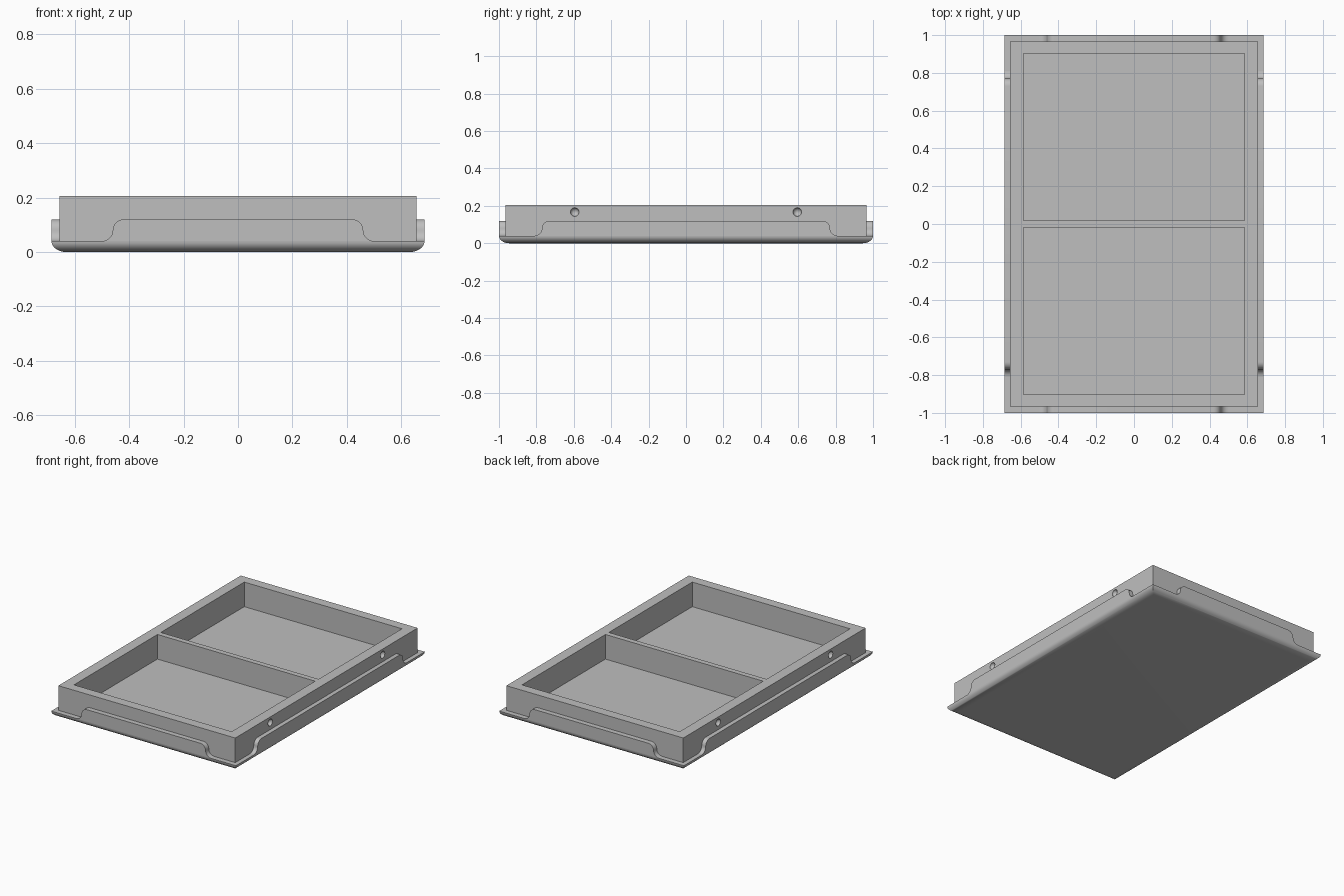
import bpy, bmesh, math
from mathutils import Matrix, Vector

old = bpy.data.objects.get("Cube")
if old:
    bpy.data.objects.remove(old, do_unlink=True)

# Main dimensions
TRAY_X, TRAY_Y = 0.685, 1.0
BODY_X, BODY_Y = 0.656, 0.966
FLOOR, FLAP_TOP, BODY_TOP = 0.04, 0.12, 0.205

grey = bpy.data.materials.new("plain grey")
grey.use_nodes = True
colour = (0.52, 0.52, 0.52, 1)
grey.diffuse_color = colour
grey.node_tree.nodes["Principled BSDF"].inputs["Base Color"].default_value = colour


def make_object(name, bm):
    bmesh.ops.recalc_face_normals(bm, faces=bm.faces)
    mesh = bpy.data.meshes.new(name)
    bm.to_mesh(mesh)
    bm.free()
    mesh.materials.append(grey)
    obj = bpy.data.objects.new(name, mesh)
    bpy.context.collection.objects.link(obj)
    return obj


def activate(obj):
    bpy.ops.object.select_all(action='DESELECT')
    obj.select_set(True)
    bpy.context.view_layer.objects.active = obj


def smooth(obj):
    activate(obj)
    bpy.ops.object.shade_smooth_by_angle(angle=math.radians(35))


def add_box(bm, low, high):
    low, high = Vector(low), Vector(high)
    size = Matrix.Diagonal((*(high - low), 1))
    bmesh.ops.create_cube(bm, size=1, matrix=Matrix.Translation((low + high) / 2) @ size)


# Base plate with rounded lower edges and mitred corners
bm = bmesh.new()
rings = []
STEPS = 10
for i in range(STEPS + 1):
    a = math.pi / 2 * i / STEPS
    inset = 0.055 * (1 - math.sin(a))
    z = FLOOR * (1 - math.cos(a))
    x, y = TRAY_X - inset, TRAY_Y - inset
    rings.append([bm.verts.new((sx * x, sy * y, z))
                  for sx, sy in ((-1, -1), (1, -1), (1, 1), (-1, 1))])
for lower, upper in zip(rings, rings[1:]):
    for k in range(4):
        n = (k + 1) % 4
        bm.faces.new((lower[k], lower[n], upper[n], upper[k]))
bm.faces.new(rings[0])
bm.faces.new(rings[-1])
smooth(make_object("base_plate", bm))


# Raised side flaps with S-curved ends
def flap(name, half_length, inner, outer, angle):
    r = (FLAP_TOP - FLOOR) / 2
    half = []
    for i in range(9):      # concave foot
        a = math.pi / 2 * i / 8
        half.append((half_length + r - r * math.sin(a), FLOOR + r - r * math.cos(a)))
    for i in range(1, 9):   # convex shoulder
        a = math.pi / 2 * i / 8
        half.append((half_length - r + r * math.cos(a), FLOOR + r + r * math.sin(a)))
    outline = half + [(-u, z) for u, z in reversed(half)]
    bm = bmesh.new()
    face = bm.faces.new([bm.verts.new((u, -outer, z)) for u, z in outline])
    grown = bmesh.ops.extrude_face_region(bm, geom=[face], use_keep_orig=True)
    moved = [v for v in grown["geom"] if isinstance(v, bmesh.types.BMVert)]
    bmesh.ops.translate(bm, verts=moved, vec=(0, outer - inner, 0))
    bmesh.ops.rotate(bm, verts=bm.verts, matrix=Matrix.Rotation(angle, 3, 'Z'))
    smooth(make_object(name, bm))


flap("front_flap", 0.46, BODY_Y, TRAY_Y, 0)
flap("back_flap", 0.46, BODY_Y, TRAY_Y, math.pi)
flap("left_flap", 0.77, BODY_X, TRAY_X, math.pi / 2)
flap("right_flap", 0.77, BODY_X, TRAY_X, -math.pi / 2)

# Frame with two open compartments and a divider
bm = bmesh.new()
add_box(bm, (-BODY_X, -BODY_Y, FLOOR), (BODY_X, BODY_Y, BODY_TOP))
frame = make_object("compartment_frame", bm)

# Cutter: both compartments and the round side dimples
bm = bmesh.new()
for s in (-1, 1):
    y0, y1 = sorted((s * 0.018, s * 0.902))
    add_box(bm, (-0.585, y0, 0), (0.585, y1, 0.3))
    for t in (-1, 1):
        bmesh.ops.create_uvsphere(bm, u_segments=24, v_segments=12, radius=0.023,
                                  matrix=Matrix.Translation((s * BODY_X, t * 0.595, 0.167)))
cutter = make_object("frame_cutter", bm)
cutter.hide_render = True

cut = frame.modifiers.new("openings", 'BOOLEAN')
cut.operation = 'DIFFERENCE'
cut.solver = 'EXACT'
cut.object = cutter
activate(frame)
bpy.ops.object.modifier_apply(modifier=cut.name)
bpy.data.objects.remove(cutter, do_unlink=True)
smooth(frame)
